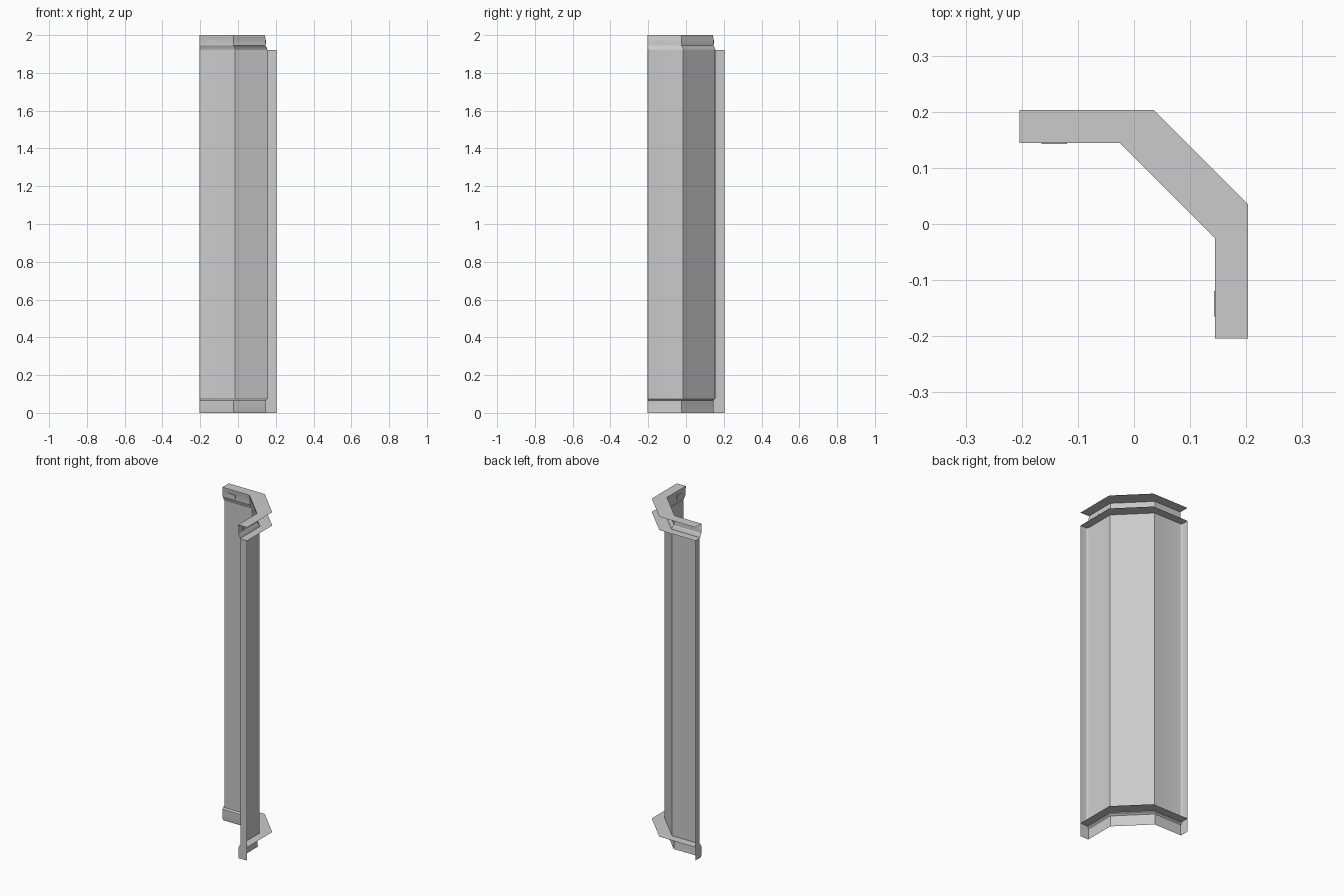
import bpy, bmesh, math
from mathutils import Vector

if "Cube" in bpy.data.objects:
    bpy.data.objects.remove(bpy.data.objects["Cube"])

END, INNER, OUTER = -0.204, 0.144, 0.203
DEPTH = OUTER - INNER


def corner_path(d):
    """Plan points of the chamfered corner at depth d behind the front face."""
    t = d / DEPTH
    y = INNER + d
    x = -0.025 + t * 0.06
    return [(END, y), (x, y), (y, x), (y, END)]


def finish(name, bm, smooth=30):
    me = bpy.data.meshes.new(name)
    bm.to_mesh(me)
    bm.free()
    ob = bpy.data.objects.new(name, me)
    bpy.context.collection.objects.link(ob)
    bpy.ops.object.select_all(action='DESELECT')
    ob.select_set(True)
    bpy.context.view_layer.objects.active = ob
    bpy.ops.object.shade_smooth_by_angle(angle=math.radians(smooth))
    return ob


def sweep(name, profile, caps=False):
    """Run a (depth, height) moulding profile round the corner; back stays open."""
    bm = bmesh.new()
    rows = [[bm.verts.new((x, y, z)) for x, y in corner_path(d)] for d, z in profile]
    for a, b in zip(rows, rows[1:]):
        for i in range(3):
            bm.faces.new((a[i], a[i + 1], b[i + 1], b[i]))
    if caps:
        for i in (0, 3):
            foot = bm.verts.new((*corner_path(DEPTH)[i], profile[0][1]))
            loop = [r[i] for r in rows] + [foot]
            bm.faces.new(loop[::-1] if i == 0 else loop)
    return finish(name, bm)


# Skirting with a bevelled top, ledge and closed ends
sweep("skirting", [(0.004, 0), (0.002, 0.012), (0.002, 0.066), (0.010, 0.074),
                   (0.010, 0.08), (DEPTH, 0.08)], caps=True)

# Crown moulding with open ends and a flat top
sweep("crown", [(0.012, 1.92), (0.009, 1.932), (0.002, 1.944), (0.002, 1.982),
                (0.0, 1.988), (0.0, 2.0), (DEPTH, 2.0)])

# Wall panel: thin skin with rounded returns at both ends and a top ledge
face_d, r = 0.010, 0.010
y0 = INNER + face_d
half = [(END, OUTER)]
for k in range(5):
    a = math.pi / 2 * k / 4
    half.append((END + r - r * math.cos(a), y0 + r - r * math.sin(a)))
half.append(corner_path(face_d)[1])
plan = half + [(y, x) for x, y in reversed(half)]
bm = bmesh.new()
low = [bm.verts.new((x, y, 0.08)) for x, y in plan]
top = [bm.verts.new((x, y, 1.92)) for x, y in plan]
for i in range(len(plan) - 1):
    bm.faces.new((low[i], low[i + 1], top[i + 1], top[i]))
back = [bm.verts.new((x, y, 1.92)) for x, y in corner_path(DEPTH)[2:0:-1]]
bm.faces.new(top + back)
finish("wall_panel", bm)

# Small plates set on the crown, one per leg
for side in range(2):
    bm = bmesh.new()
    bmesh.ops.create_cube(bm, size=1)
    c, s = Vector((-0.142, INNER + 0.001, 1.963)), Vector((0.046, 0.005, 0.022))
    if side:
        c, s = Vector((c.y, c.x, c.z)), Vector((s.y, s.x, s.z))
    for v in bm.verts:
        v.co = Vector((v.co.x * s.x, v.co.y * s.y, v.co.z * s.z)) + c
    finish("crown_plate_" + ("right" if side else "back"), bm)
